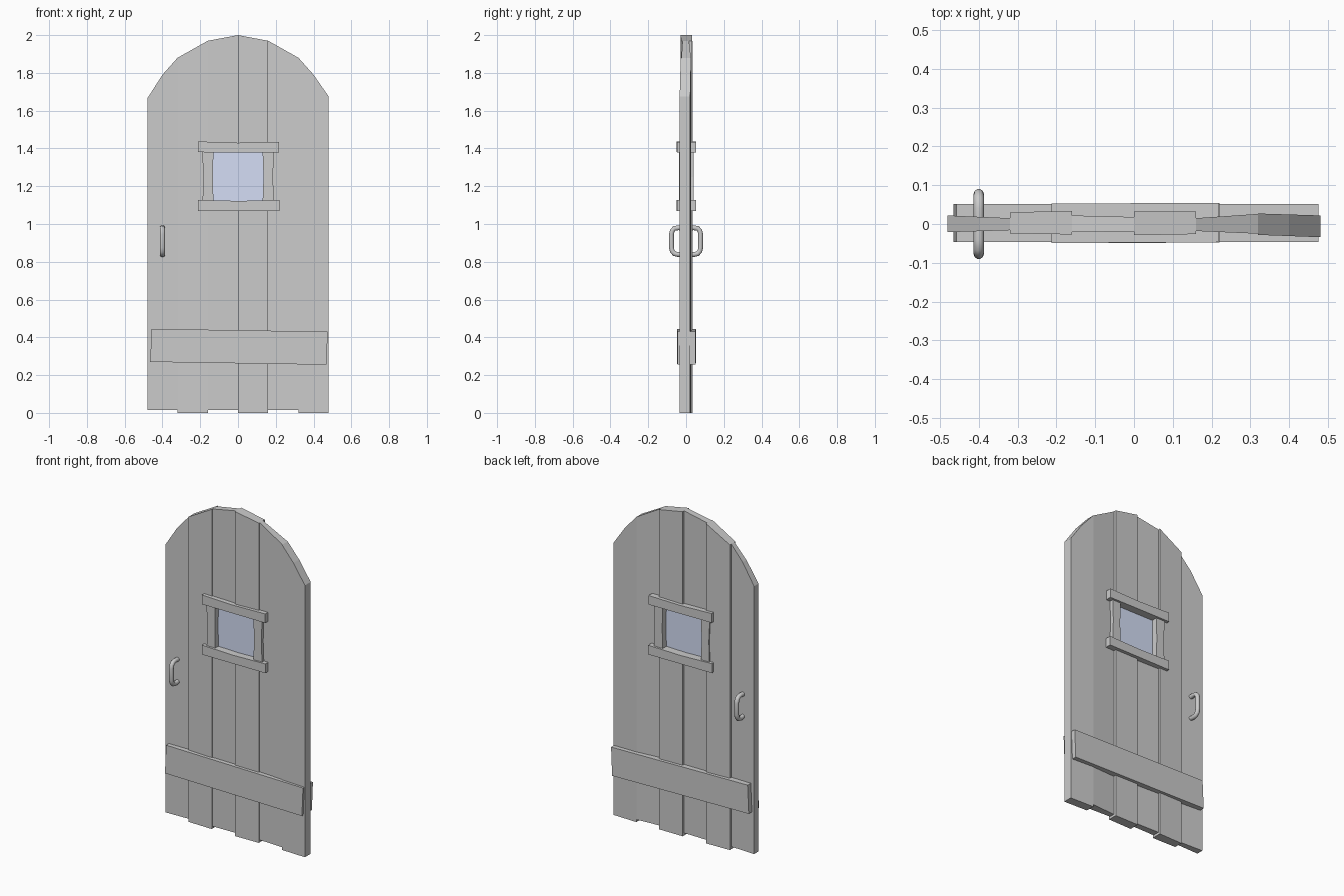
import bpy, bmesh, math

if "Cube" in bpy.data.objects:
    bpy.data.objects.remove(bpy.data.objects["Cube"])


def slab(name, outline, left, right):
    """Extrude an x-z outline in y; (front, back) depth blends from left to right edge."""
    xs = [p[0] for p in outline]
    x0, x1 = min(xs), max(xs)
    bm = bmesh.new()
    rings = []
    for k in (0, 1):
        ring = []
        for x, z in outline:
            t = (x - x0) / (x1 - x0)
            ring.append(bm.verts.new((x, left[k] + (right[k] - left[k]) * t, z)))
        rings.append(ring)
    f, b = rings
    n = len(outline)
    bm.faces.new(f)
    bm.faces.new(b[::-1])
    for i in range(n):
        j = (i + 1) % n
        bm.faces.new((f[j], f[i], b[i], b[j]))
    bmesh.ops.recalc_face_normals(bm, faces=bm.faces)
    me = bpy.data.meshes.new(name)
    bm.to_mesh(me)
    bm.free()
    ob = bpy.data.objects.new(name, me)
    bpy.context.collection.objects.link(ob)
    return ob


# Planks: top edge points left to right, bottom height, depth at left and right edges
planks = [
    ([(-.48, 1.665), (-.40, 1.79), (-.32, 1.88)], .015, (-.021, .022), (-.016, .015)),
    ([(-.32, 1.88), (-.16, 1.97)], 0, (-.024, .030), (-.027, .034)),
    ([(-.16, 1.97), (0, 2.0)], .015, (-.021, .022), (-.019, .018)),
    ([(0, 2.0), (.16, 1.97)], 0, (-.029, .032), (-.026, .032)),
    ([(.16, 1.97), (.32, 1.88)], .015, (-.018, .015), (-.025, .026)),
    ([(.32, 1.88), (.40, 1.79), (.48, 1.675)], 0, (-.028, .027), (-.034, .022)),
]
for i, (top, z0, left, right) in enumerate(planks):
    a, b = top[0][0], top[-1][0]
    if i in (2, 3):   # middle planks are interrupted by the window
        slab(f"plank_{i}_lower", [(a, z0), (b, z0), (b, 1.11), (a, 1.11)], left, right)
        slab(f"plank_{i}_upper", [(a, 1.39), (b, 1.39)] + top[::-1], left, right)
    else:
        slab(f"plank_{i}", [(a, z0), (b, z0)] + top[::-1], left, right)

# Cross brace, slightly tilted, showing on both faces
slab("cross_brace", [(-.465, .27), (.468, .255), (.475, .43), (-.457, .445)],
     (-.047, .052), (-.046, .051))

# Window frame: rails and posts pass through the door
slab("window_rail_top", [(-.212, 1.38), (.218, 1.378), (.218, 1.434), (0, 1.43), (-.212, 1.437)],
     (-.049, .053), (-.047, .054))
slab("window_rail_bottom", [(-.212, 1.07), (.22, 1.07), (.22, 1.127), (0, 1.122), (-.212, 1.128)],
     (-.049, .052), (-.048, .054))
slab("window_post_left", [(-.188, 1.11), (-.130, 1.11), (-.133, 1.25), (-.130, 1.39),
                          (-.190, 1.39), (-.183, 1.25)], (-.037, .041), (-.036, .040))
slab("window_post_right", [(.130, 1.11), (.190, 1.11), (.185, 1.25), (.190, 1.39),
                           (.130, 1.39), (.135, 1.25)], (-.036, .040), (-.037, .041))

# Glass pane
glass = slab("window_glass", [(-.14, 1.11), (.14, 1.11), (.14, 1.39), (-.14, 1.39)],
             (-.004, .004), (-.004, .004))
mat = bpy.data.materials.new("glass")
mat.diffuse_color = (.66, .73, .92, 1)
mat.use_nodes = True
mat.node_tree.nodes["Principled BSDF"].inputs["Base Color"].default_value = mat.diffuse_color
glass.data.materials.append(mat)

# Pull handles on both faces: swept tube with rounded corners
path = [(.01, .978), (.04, .98), (.062, .977), (.073, .964), (.077, .945),
        (.077, .875), (.073, .856), (.062, .843), (.04, .838), (.01, .842)]
for name, s in (("handle_front", -1), ("handle_back", 1)):
    cu = bpy.data.curves.new(name, 'CURVE')
    cu.dimensions = '3D'
    cu.bevel_depth = .0135
    cu.bevel_resolution = 3
    cu.use_fill_caps = True
    sp = cu.splines.new('POLY')
    sp.points.add(len(path) - 1)
    for p, (y, z) in zip(sp.points, path):
        p.co = (-.40, s * y, z, 1)
    ob = bpy.data.objects.new(name, cu)
    bpy.context.collection.objects.link(ob)
    bpy.ops.object.select_all(action='DESELECT')
    ob.select_set(True)
    bpy.context.view_layer.objects.active = ob
    bpy.ops.object.convert(target='MESH')
    bpy.ops.object.shade_smooth_by_angle(angle=math.radians(50))
